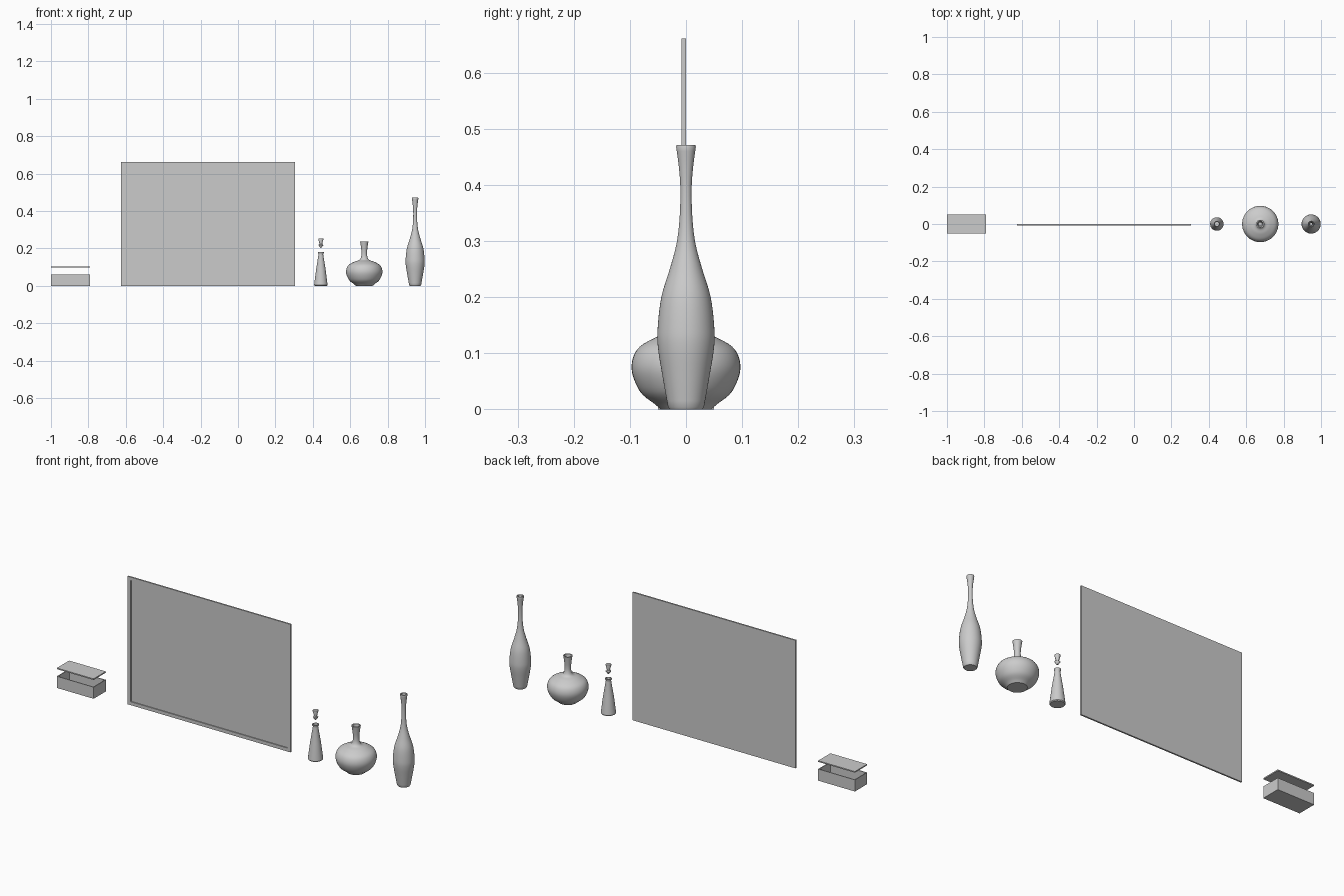
import bpy, bmesh, math
from mathutils import Vector

if "Cube" in bpy.data.objects:
    bpy.data.objects.remove(bpy.data.objects["Cube"])


def finish(name, bm, smooth=False):
    bmesh.ops.recalc_face_normals(bm, faces=bm.faces)
    me = bpy.data.meshes.new(name)
    bm.to_mesh(me)
    bm.free()
    ob = bpy.data.objects.new(name, me)
    bpy.context.collection.objects.link(ob)
    if smooth:
        bpy.ops.object.select_all(action='DESELECT')
        ob.select_set(True)
        bpy.context.view_layer.objects.active = ob
        bpy.ops.object.shade_smooth_by_angle(angle=math.radians(35))
    return ob


def block(name, lo, hi, face_dir=None, border=0, depth=0):
    """Box with an optional recess sunk into the face pointing along face_dir."""
    lo, hi = Vector(lo), Vector(hi)
    bm = bmesh.new()
    bmesh.ops.create_cube(bm, size=1)
    for v in bm.verts:
        v.co = Vector((lo[i] + (v.co[i] + 0.5) * (hi[i] - lo[i]) for i in range(3)))
    if face_dir:
        d = Vector(face_dir)
        bm.normal_update()
        face = next(f for f in bm.faces if f.normal.dot(d) > 0.9)
        bmesh.ops.inset_region(bm, faces=[face], thickness=border)
        ext = bmesh.ops.extrude_discrete_faces(bm, faces=[face])['faces']
        bmesh.ops.translate(bm, verts=ext[0].verts, vec=-d * depth)
    return finish(name, bm)


def curve(pts, steps=5):
    """Catmull-Rom smoothing of a radius/height profile."""
    p = [Vector(q) for q in pts]
    p = [2 * p[0] - p[1]] + p + [2 * p[-1] - p[-2]]
    out = []
    for i in range(1, len(p) - 2):
        a, b, c, d = p[i - 1:i + 3]
        for s in range(steps):
            t = s / steps
            out.append(0.5 * (2 * b + (c - a) * t + (2 * a - 5 * b + 4 * c - d) * t * t
                              + (3 * b - a - 3 * c + d) * t ** 3))
    return [(v.x, v.y) for v in out + [p[-2]]]


def lathe(name, x, profile, n=48):
    bm = bmesh.new()
    rings = []
    for r, z in profile:
        if r <= 0:
            rings.append([bm.verts.new((x, 0, z))] * n)
        else:
            rings.append([bm.verts.new((x + r * math.cos(2 * math.pi * i / n),
                                        r * math.sin(2 * math.pi * i / n), z)) for i in range(n)])
    for a, b in zip(rings, rings[1:]):
        for i in range(n):
            j = (i + 1) % n
            bm.faces.new(list(dict.fromkeys((a[i], a[j], b[j], b[i]))))
    return finish(name, bm, True)


def vessel(name, x, outer, wall):
    """Hollow vessel: outer profile, rim, then the inner wall back to the floor."""
    inner = [(max(r - wall, 0.003), z) for r, z in reversed(outer) if z > 0.012]
    lathe(name, x, [(0, 0)] + outer + inner + [(0, 0.012)])


# Open box and its floating lid
block("box_body", (-1, -0.05, 0), (-0.79, 0.05, 0.06), (0, 0, 1), 0.006, 0.054)
block("box_lid", (-1, -0.05, 0.097), (-0.79, 0.05, 0.103))

# Wall panel with a recessed front inside its frame
block("framed_panel", (-0.625, -0.008, 0), (0.305, 0, 0.661), (0, -1, 0), 0.025, 0.005)

# Conical bottle with a lip, and its stopper above
vessel("cone_bottle", 0.443, [(0.033, 0), (0.036, 0.004), (0.035, 0.012), (0.025, 0.09),
                              (0.0125, 0.168), (0.0125, 0.170), (0.016, 0.176), (0.016, 0.180)], 0.004)
lathe("bottle_stopper", 0.443, [(0, 0.203), (0.004, 0.204), (0.013, 0.217), (0.013, 0.219),
                                (0.008, 0.223), (0.008, 0.228), (0.014, 0.250), (0.013, 0.253),
                                (0, 0.253)])

# Squat round vase with a flared neck
vessel("round_vase", 0.675, curve([(0.045, 0), (0.055, 0.009), (0.082, 0.032), (0.097, 0.072),
                                   (0.087, 0.107), (0.055, 0.128), (0.027, 0.138), (0.017, 0.155),
                                   (0.015, 0.18), (0.018, 0.21), (0.022, 0.236)]), 0.006)

# Tall slender vase
vessel("tall_vase", 0.947, [(0.029, 0)] + curve([
    (0.032, 0.004), (0.042, 0.06), (0.050, 0.11), (0.0505, 0.145), (0.044, 0.2), (0.029, 0.25),
    (0.017, 0.295), (0.0115, 0.34), (0.010, 0.39), (0.0125, 0.43), (0.0175, 0.468)])
    + [(0.0165, 0.471)], 0.004)
